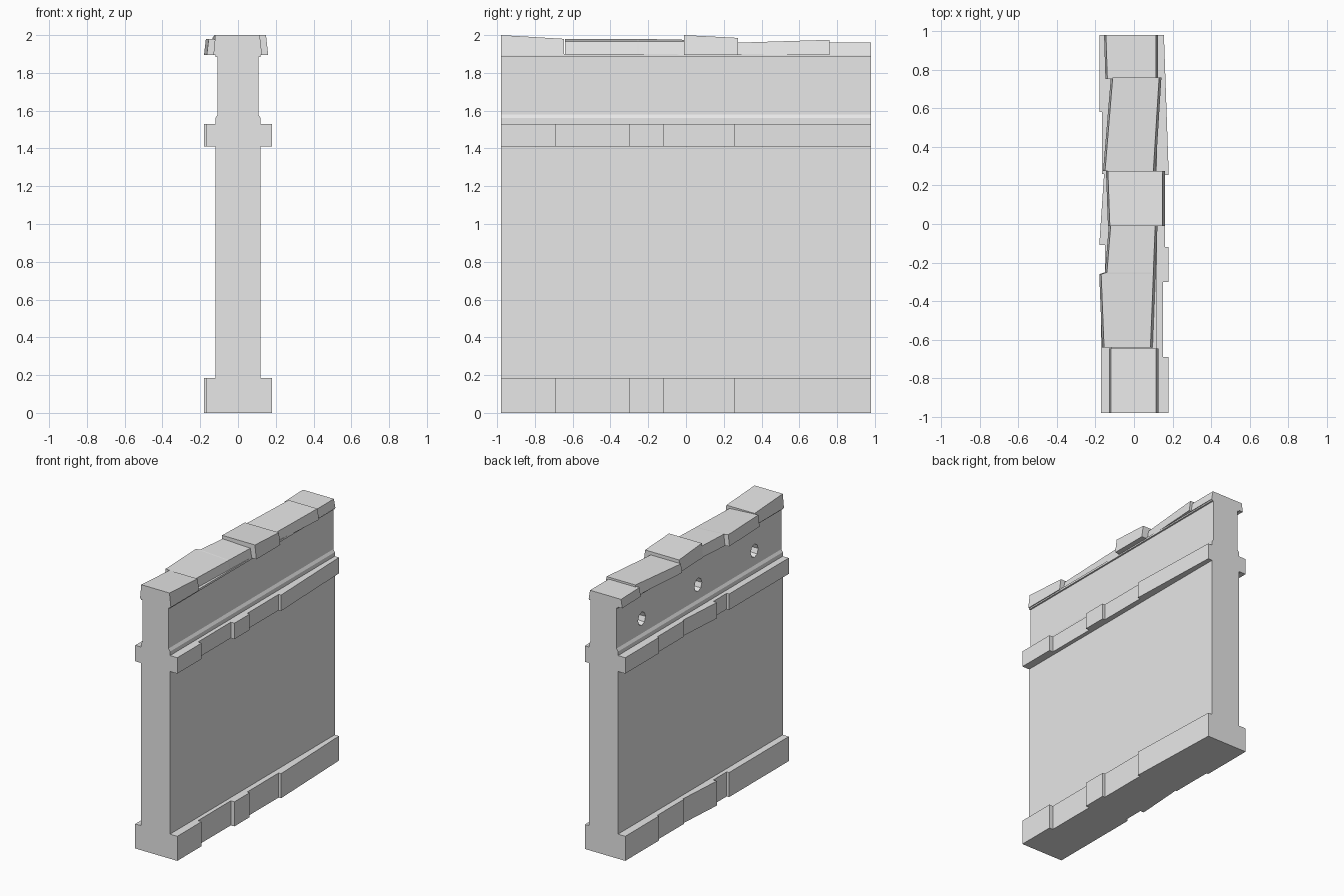
import bpy
import bmesh
import math

cube = bpy.data.objects.get("Cube")
if cube:
    bpy.data.objects.remove(cube, do_unlink=True)

stone = bpy.data.materials.new("grey stone")
stone.use_nodes = True
GREY = (0.8, 0.8, 0.8, 1)
stone.diffuse_color = GREY
stone.node_tree.nodes["Principled BSDF"].inputs["Base Color"].default_value = GREY


def loft(name, rings):
    """Closed solid through a row of rings with equal point counts."""
    bm = bmesh.new()
    loops = [[bm.verts.new(p) for p in ring] for ring in rings]
    for a, b in zip(loops, loops[1:]):
        for i in range(len(a)):
            j = (i + 1) % len(a)
            bm.faces.new((a[i], a[j], b[j], b[i]))
    bm.faces.new(loops[0])
    bm.faces.new(loops[-1])
    bmesh.ops.recalc_face_normals(bm, faces=bm.faces)
    mesh = bpy.data.meshes.new(name)
    bm.to_mesh(mesh)
    bm.free()
    mesh.materials.append(stone)
    obj = bpy.data.objects.new(name, mesh)
    bpy.context.collection.objects.link(obj)
    return obj


HALF = 0.98

# Wall slab: half profile (x, z) mirrored, with a narrower upper course
half = [(0.12, 0), (0.12, 1.56), (0.108, 1.58), (0.108, 1.885), (0.12, 1.885), (0.12, 1.9)]
profile = half + [(-x, z) for x, z in reversed(half)]
wall = loft("wall", [[(x, y, z) for x, z in profile] for y in (-HALF, HALF)])

# Round sockets along the right face of the upper course
for y in (-0.66, 0.01, 0.68):
    ring = [(0.045 * math.cos(math.tau * i / 8), 0.05 * math.sin(math.tau * i / 8))
            for i in range(8)]
    cutter = loft("socket_cutter", [[(x, y + a, 1.69 + b) for a, b in ring]
                                    for x in (-0.2, -0.01)])
    cutter.hide_render = True
    cut = wall.modifiers.new("socket", "BOOLEAN")
    cut.operation = "DIFFERENCE"
    cut.solver = "EXACT"
    cut.object = cutter
    bpy.context.view_layer.objects.active = wall
    bpy.ops.object.modifier_apply(modifier=cut.name)
    bpy.data.objects.remove(cutter, do_unlink=True)

# Uneven stone bands: outline (x, y) of stepped blocks on both faces
left_edge = [(0.18, -HALF), (0.18, -0.69), (0.15, -0.69), (0.15, -0.3),
             (0.18, -0.3), (0.18, -0.12), (0.16, -0.12), (0.16, 0.255),
             (0.18, 0.255), (0.155, HALF)]
right_edge = [(-0.18, HALF), (-0.18, 0.58), (-0.165, 0.58), (-0.165, 0.26),
              (-0.155, 0.26), (-0.18, -0.11), (-0.15, -0.11), (-0.15, -0.27),
              (-0.17, -0.27), (-0.17, -HALF)]
for name, low, high in (("base_band", 0, 0.185), ("middle_band", 1.41, 1.53)):
    loft(name, [[(x, y, z) for x, y in left_edge + right_edge] for z in (low, high)])

# Coping stones: stations (y, right x, left x, right top z, left top z)
coping = [
    [(-HALF, -0.12, 0.115, 2.0, 2.0), (-0.645, -0.12, 0.115, 1.98, 1.98)],
    [(-0.64, -0.155, 0.085, 1.98, 1.965), (-0.26, -0.17, 0.1, 1.98, 1.965),
     (-0.25, -0.14, 0.1, 1.98, 1.965), (0.0, -0.12, 0.11, 1.975, 1.965)],
    [(-0.01, -0.125, 0.148, 2.0, 2.0), (0.275, -0.135, 0.148, 1.985, 1.985)],
    [(0.275, -0.15, 0.1, 1.96, 1.96), (0.76, -0.11, 0.13, 1.975, 1.975)],
    [(0.75, -0.138, 0.113, 1.96, 1.96), (HALF, -0.145, 0.113, 1.96, 1.96)],
]
for n, stations in enumerate(coping):
    loft(f"coping_stone_{n + 1}",
         [[(r - 0.01, y, 1.895), (l + 0.012, y, 1.895), (l, y, zl), (r, y, zr)]
          for y, r, l, zr, zl in stations])
